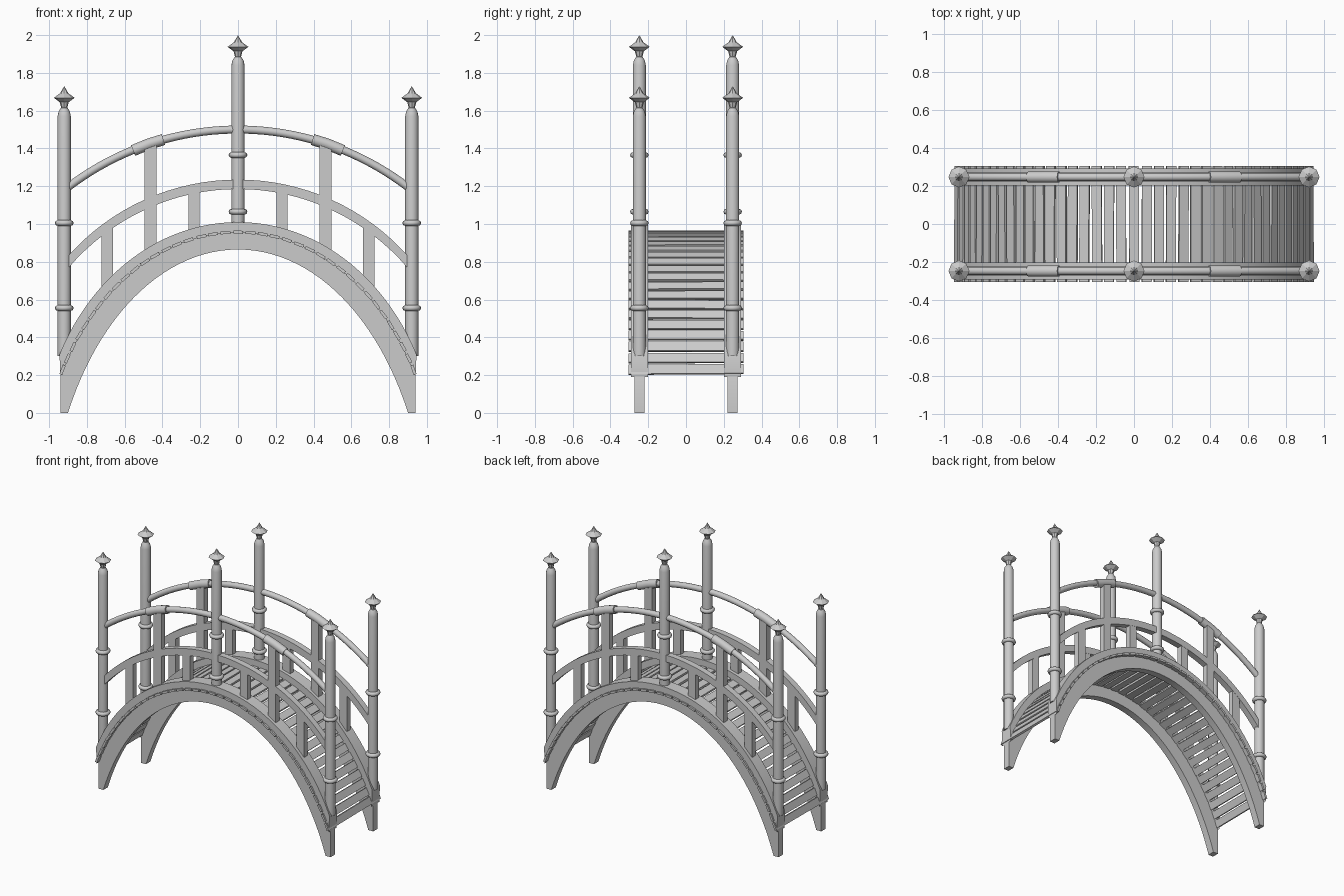
import bpy, bmesh, math, random
from mathutils import Matrix, Vector

if "Cube" in bpy.data.objects:
    bpy.data.objects.remove(bpy.data.objects["Cube"])

random.seed(4)
N = 48
T = math.radians(64)


def finish(bm, name, smooth=False):
    bmesh.ops.recalc_face_normals(bm, faces=bm.faces)
    me = bpy.data.meshes.new(name)
    bm.to_mesh(me)
    bm.free()
    ob = bpy.data.objects.new(name, me)
    bpy.context.collection.objects.link(ob)
    if smooth:
        bpy.ops.object.select_all(action='DESELECT')
        ob.select_set(True)
        bpy.context.view_layer.objects.active = ob
        bpy.ops.object.shade_smooth_by_angle(angle=math.radians(40))
    return ob


def arch(half, top, end, n=N, ang=T):
    """Points (x, z) on a stretched arc from -half to half."""
    pts = []
    for i in range(n + 1):
        t = ang * (2 * i / n - 1)
        pts.append((half * math.sin(t) / math.sin(ang),
                    top - (top - end) * (1 - math.cos(t)) / (1 - math.cos(ang))))
    return pts


def strip(name, upper, lower, y, w):
    """Solid band between two curves, w deep around y."""
    bm = bmesh.new()
    rings = []
    for (xu, zu), (xl, zl) in zip(upper, lower):
        rings.append([bm.verts.new(p) for p in ((xu, y - w / 2, zu), (xu, y + w / 2, zu),
                                                (xl, y + w / 2, zl), (xl, y - w / 2, zl))])
    for a, b in zip(rings, rings[1:]):
        for k in range(4):
            j = (k + 1) % 4
            bm.faces.new((a[k], a[j], b[j], b[k]))
    bm.faces.new(rings[0])
    bm.faces.new(rings[-1])
    return finish(bm, name, True)


def lathe(name, profile, x, y, sides, smooth):
    bm = bmesh.new()
    vs = [bm.verts.new((r, 0, z)) for r, z in profile]
    es = [bm.edges.new(p) for p in zip(vs, vs[1:])]
    bmesh.ops.spin(bm, geom=vs + es, cent=(0, 0, 0), axis=(0, 0, 1),
                   angle=2 * math.pi, steps=sides, use_merge=True)
    bmesh.ops.remove_doubles(bm, verts=bm.verts, dist=1e-5)
    ob = finish(bm, name, smooth)
    ob.location = (x, y, 0)
    return ob


def tube(name, pts, y, r, sides=12):
    """Round bar following (x, z) points."""
    bm = bmesh.new()
    rings = []
    for i, (x, z) in enumerate(pts):
        a, b = pts[max(i - 1, 0)], pts[min(i + 1, len(pts) - 1)]
        t = Vector((b[0] - a[0], 0, b[1] - a[1])).normalized()
        nrm = Vector((-t.z, 0, t.x))
        c = Vector((x, y, z))
        rings.append([bm.verts.new(c + r * (math.cos(k * math.tau / sides) * nrm
                     + math.sin(k * math.tau / sides) * Vector((0, 1, 0)))) for k in range(sides)])
    for a, b in zip(rings, rings[1:]):
        for k in range(sides):
            j = (k + 1) % sides
            bm.faces.new((a[k], a[j], b[j], b[k]))
    bm.faces.new(rings[0])
    bm.faces.new(rings[-1])
    return finish(bm, name, True)


def box(name, x, y, z0, z1, wx, wy):
    bm = bmesh.new()
    bmesh.ops.create_cube(bm, size=1, matrix=Matrix.Translation((x, y, (z0 + z1) / 2))
                          @ Matrix.Diagonal((wx, wy, z1 - z0, 1)))
    return finish(bm, name)


def post(x, y, z0, z1, rings):
    r = 0.035
    lathe("post", [(0, z0), (r, z0), (r, z1 - .05), (.03, z1 - .025), (.018, z1 - .005), (0, z1)],
          x, y, 14, True)
    # pointed concave finial
    lathe("finial", [(0, z1 - .012), (.016, z1 - .005), (.024, z1 + .025), (.055, z1 + .048),
                     (.022, z1 + .072), (0, z1 + .11)], x, y, 8, False)
    for z in rings:
        bpy.ops.mesh.primitive_torus_add(location=(x, y, z), major_radius=.035, minor_radius=.015,
                                         major_segments=18, minor_segments=8)
        bpy.context.object.name = "post_ring"
        bpy.ops.object.shade_smooth_by_angle(angle=math.radians(60))


deck = arch(.94, .955, .19)
for y in (-.247, .247):
    # load-bearing arch below the deck, ending in tapered feet
    strip("arch_beam", [(-.94, 0)] + deck + [(.94, 0)], arch(.9, .865, 0, N + 2), y, .052)
    # kerb on top of the slats
    strip("kerb", arch(.945, 1.01, .31), deck, y, .09)
    # flat middle rail and round handrail
    strip("middle_rail", arch(.9, 1.235, .83, 32, .85), arch(.9, 1.185, .765, 32, .85), y, .045)
    rail = arch(.9, 1.5, 1.195, 40, .65)
    tube("handrail", rail, y, .021)
    for s in (-1, 1):
        # sleeves follow the handrail
        tube("rail_sleeve", [(s * .555, 1.389), (s * .47, 1.424), (s * .395, 1.447)], y, .03)
        box("tall_baluster", s * .463, y, .86, 1.42, .062, .045)
        box("inner_baluster", s * .233, y, .96, 1.19, .06, .042)
        box("outer_baluster", s * .693, y, .67, .99, .06, .042)
        post(s * .92, y, .30, 1.62, (1.005, .555))
    post(0, y, .98, 1.89, (1.365, 1.065))

# deck slats, evenly spaced along the arch
fine = arch(.94, .957, .2, 800)
dist = [0]
for a, b in zip(fine, fine[1:]):
    dist.append(dist[-1] + math.dist(a, b))
COUNT = 39
bm = bmesh.new()
for i in range(COUNT):
    want = dist[-1] * (i + .5) / COUNT
    k = min(range(1, 800), key=lambda q: abs(dist[q] - want))
    (x, z), a, b = fine[k], fine[k - 1], fine[k + 1]
    tilt = -math.atan2(b[1] - a[1], b[0] - a[0]) + random.uniform(-.05, .05)
    m = (Matrix.Translation((x, 0, z)) @ Matrix.Rotation(tilt, 4, 'Y')
         @ Matrix.Rotation(random.uniform(-.008, .008), 4, 'Z')
         @ Matrix.Diagonal((.052, .608, .016, 1)))
    bmesh.ops.create_cube(bm, size=1, matrix=m)
finish(bm, "deck_slats")
